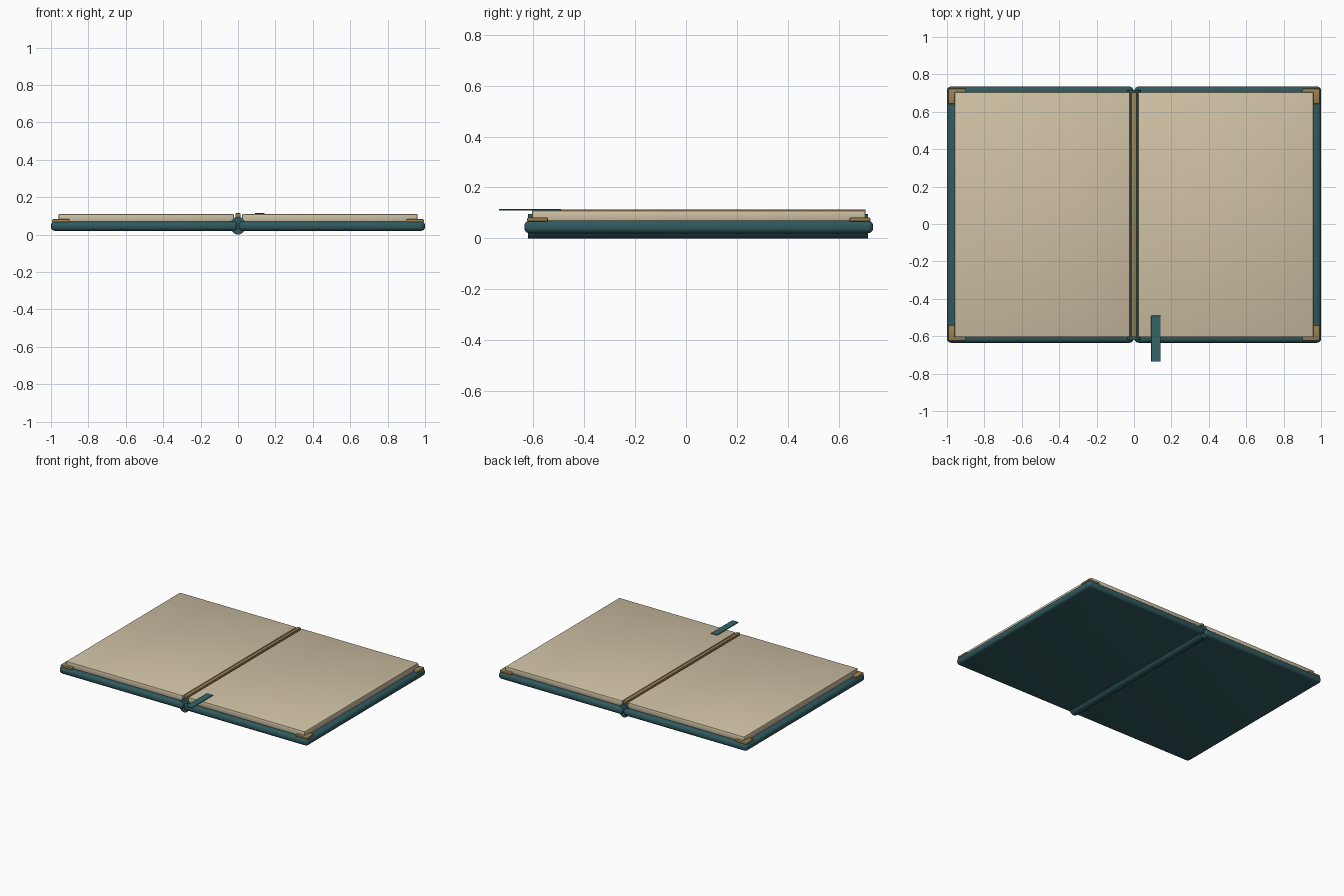
import bpy, math

if "Cube" in bpy.data.objects:
    bpy.data.objects.remove(bpy.data.objects["Cube"])

CY = 0.05  # the book sits slightly behind the ribbon overhang


def material(name, rgb):
    m = bpy.data.materials.new(name)
    m.diffuse_color = (*rgb, 1)
    m.use_nodes = True
    m.node_tree.nodes["Principled BSDF"].inputs["Base Color"].default_value = m.diffuse_color
    return m


teal = material("cover_teal", (0.03, 0.10, 0.11))
ribbon_teal = material("ribbon_teal", (0.035, 0.13, 0.135))
cream = material("paper_cream", (0.62, 0.53, 0.37))
gold = material("brass", (0.33, 0.22, 0.08))


def finish(ob, name, mat):
    ob.name = name
    ob.data.materials.append(mat)
    bpy.ops.object.shade_smooth_by_angle(angle=math.radians(35))
    return ob


def box(name, x, y, z, mat, bevel=0.0, segments=2):
    """Box from (min, max) ranges, with rounded edges."""
    r = (x, y, z)
    bpy.ops.mesh.primitive_cube_add(size=1, location=[(a + b) / 2 for a, b in r])
    ob = bpy.context.object
    ob.scale = [b - a for a, b in r]
    bpy.ops.object.transform_apply(location=False, rotation=False, scale=True)
    if bevel:
        mod = ob.modifiers.new("rounded_edges", "BEVEL")
        mod.width = bevel
        mod.segments = segments
        bpy.ops.object.modifier_apply(modifier=mod.name)
    return finish(ob, name, mat)


for side, s in (("left", -1), ("right", 1)):
    def span(a, b):
        return tuple(sorted((s * a, s * b)))

    # cover board and page block
    box(side + "_cover", span(0.003, 1.0), (CY - 0.685, CY + 0.685), (0.02, 0.07), teal, 0.021, 4)
    box(side + "_pages", span(0.022, 0.96), (CY - 0.655, CY + 0.655), (0.068, 0.11), cream, 0.006)

    # metal corner guards on the outer corners
    for end, t in (("front", -1), ("back", 1)):
        y = sorted((CY + t * 0.592, CY + t * 0.674))
        box(f"{side}_{end}_corner", span(0.9, 0.994), y, (0.067, 0.082), gold, 0.005)

# rounded spine
bpy.ops.mesh.primitive_cylinder_add(vertices=32, radius=0.0475, depth=1.335,
                                    location=(0, CY - 0.002, 0.0475),
                                    rotation=(math.pi / 2, 0, 0))
spine = bpy.context.object
spine.scale.x = 0.85
finish(spine, "spine", teal)

# gutter strip between the page blocks
box("gutter_strip", (-0.013, 0.013), (CY - 0.655, CY + 0.655), (0.094, 0.114), gold, 0.003)

# ribbon bookmark
box("ribbon_bookmark", (0.092, 0.142), (-0.735, -0.49), (0.109, 0.115), ribbon_teal, 0.001, 1)
